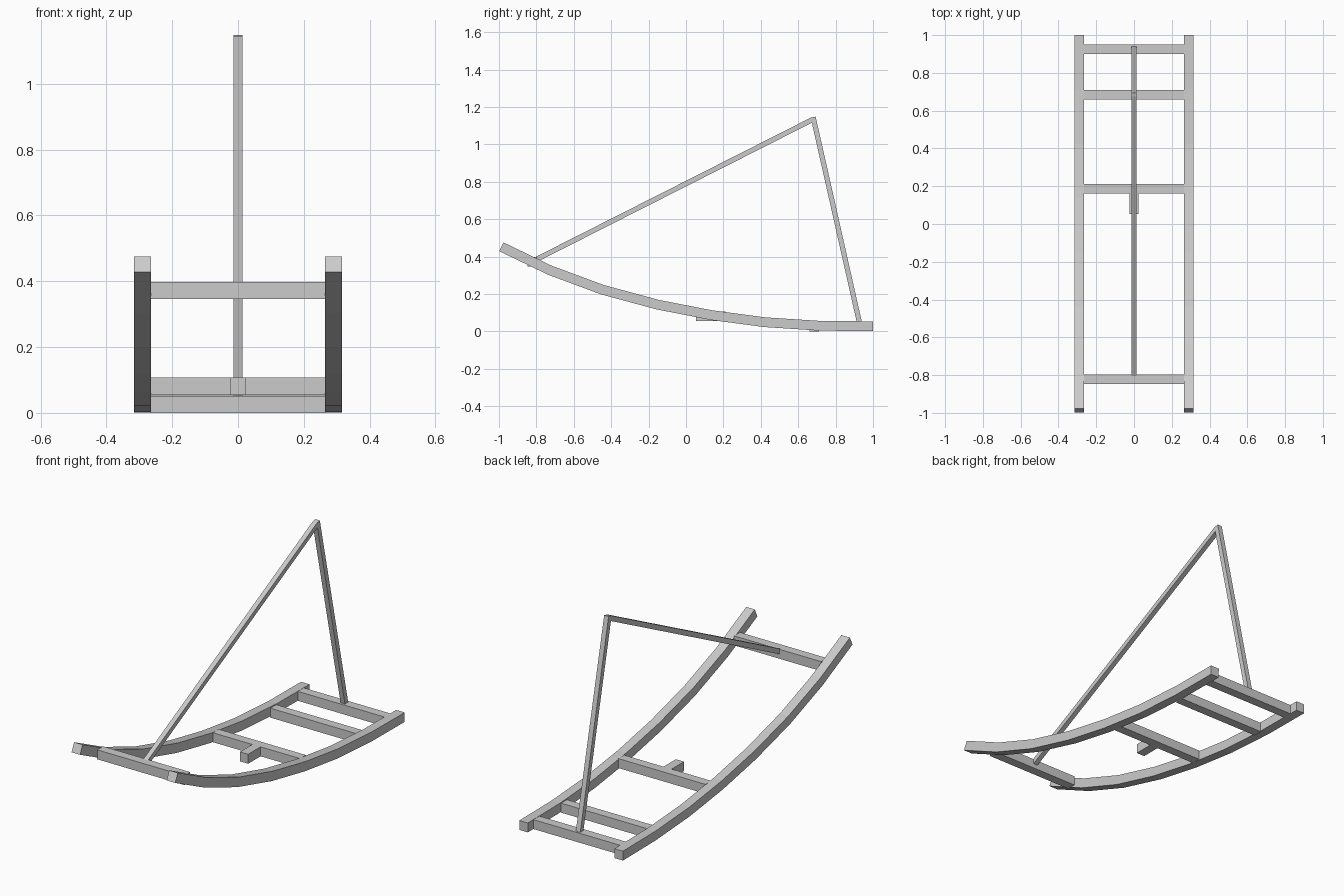
import bpy, math
from mathutils import Vector

if "Cube" in bpy.data.objects:
    bpy.data.objects.remove(bpy.data.objects["Cube"])


def mesh_object(name, verts, faces):
    mesh = bpy.data.meshes.new(name)
    mesh.from_pydata(verts, [], faces)
    mesh.update()
    obj = bpy.data.objects.new(name, mesh)
    bpy.context.collection.objects.link(obj)
    return obj


def strip(name, path, x, width, thick):
    """Sweep a rectangular section along a (y, z) path with mitred joints."""
    pts = [Vector(p) for p in path]
    dirs = [(b - a).normalized() for a, b in zip(pts, pts[1:])]
    verts = []
    for i, p in enumerate(pts):
        d0, d1 = dirs[max(i - 1, 0)], dirs[min(i, len(dirs) - 1)]
        t = (d0 + d1).normalized()
        n = Vector((-t.y, t.x)) * (thick / 2 / t.dot(d0))
        for sx, sn in ((-1, -1), (1, -1), (1, 1), (-1, 1)):
            q = p + n * sn
            verts.append((x + sx * width / 2, q.x, q.y))
    faces = [(0, 1, 2, 3)]
    for i in range(len(pts) - 1):
        a = 4 * i
        for k in range(4):
            m = (k + 1) % 4
            faces.append((a + k, a + 4 + k, a + 4 + m, a + m))
    e = 4 * (len(pts) - 1)
    faces.append((e + 3, e + 2, e + 1, e))
    return mesh_object(name, verts, faces)


def box(name, x, y, z):
    """Box from (min, max) ranges."""
    verts = [(a, b, c) for c in z for a, b in
             ((x[0], y[0]), (x[1], y[0]), (x[1], y[1]), (x[0], y[1]))]
    faces = [(3, 2, 1, 0), (4, 5, 6, 7)]
    faces += [(k, (k + 1) % 4, (k + 1) % 4 + 4, k + 4) for k in range(4)]
    return mesh_object(name, verts, faces)


# Curved side rails
rail = [(-0.987, 0.452), (-0.728, 0.327), (-0.448, 0.223), (-0.152, 0.143),
        (0.135, 0.087), (0.42, 0.049), (0.714, 0.030), (1.0, 0.0275)]
for side, x in (("left", -0.29), ("right", 0.29)):
    strip(side + "_rail", rail, x, 0.052, 0.052)

# Cross bars between the rails
for name, y, z in (("front_crossbar", -0.822, 0.372), ("middle_crossbar", 0.186, 0.081),
                   ("rear_crossbar", 0.685, 0.026), ("end_crossbar", 0.925, 0.027)):
    box(name, (-0.266, 0.266), (y - 0.0255, y + 0.0255), (z - 0.026, z + 0.026))

# Short block in front of the middle bar
box("center_block", (-0.025, 0.025), (0.053, 0.165), (0.055, 0.107))

# Upright pole and sloping stay meeting at the top
strip("upright_pole", [(0.93, 0.035), (0.68, 1.145)], 0, 0.027, 0.027)
strip("sloping_stay", [(-0.825, 0.372), (0.68, 1.134)], 0, 0.027, 0.027)
